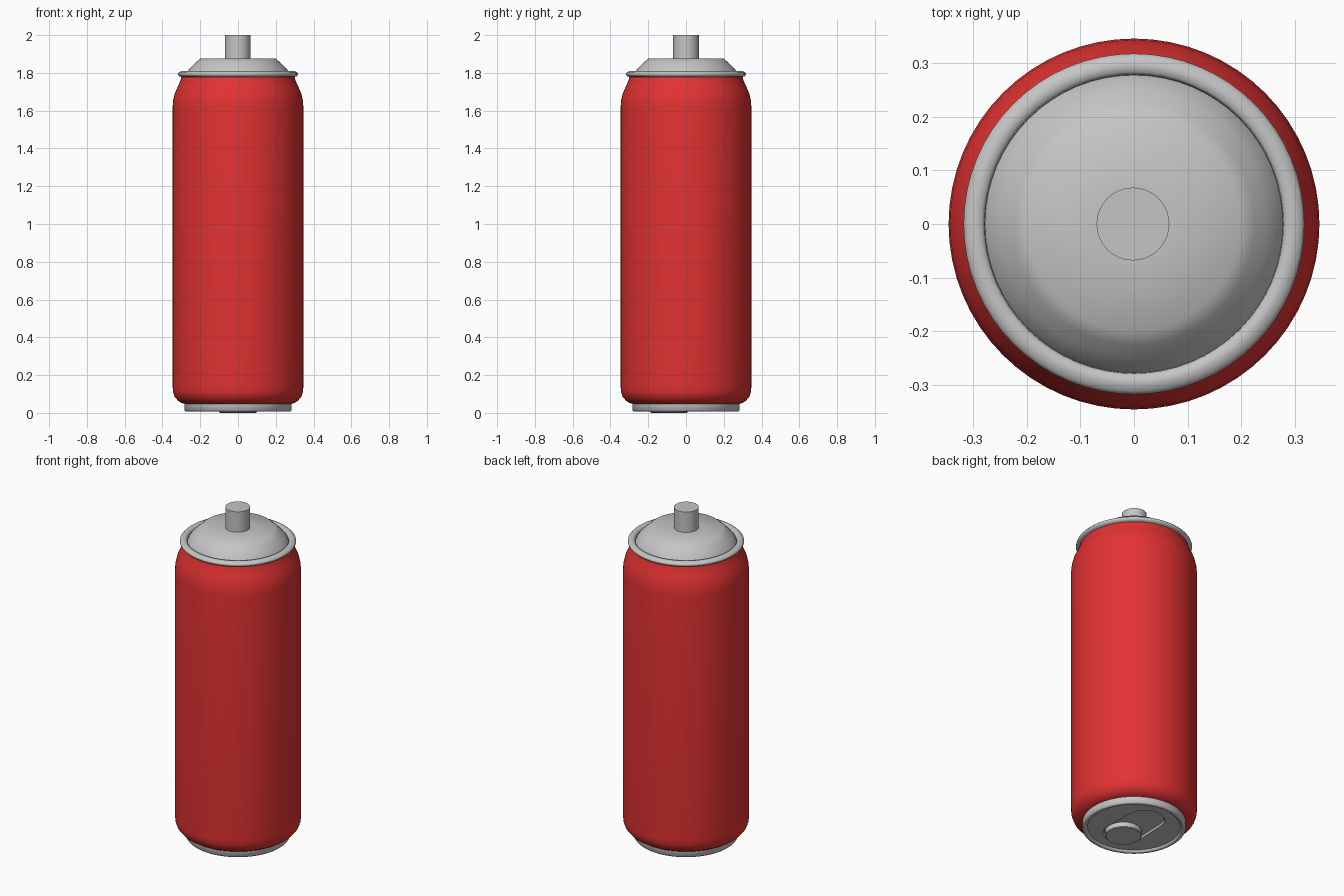
import bpy, bmesh, math

if "Cube" in bpy.data.objects:
    bpy.data.objects.remove(bpy.data.objects["Cube"])


def material(name, col):
    m = bpy.data.materials.new(name)
    m.diffuse_color = (*col, 1)
    m.use_nodes = True
    m.node_tree.nodes["Principled BSDF"].inputs["Base Color"].default_value = m.diffuse_color
    return m


RED = material("red paint", (0.76, 0.032, 0.032))
GREY = material("light grey metal", (0.56, 0.56, 0.56))


def finish(name, bm, mat, angle=50):
    me = bpy.data.meshes.new(name)
    bm.to_mesh(me)
    bm.free()
    me.materials.append(mat)
    ob = bpy.data.objects.new(name, me)
    bpy.context.collection.objects.link(ob)
    bpy.ops.object.select_all(action='DESELECT')
    ob.select_set(True)
    bpy.context.view_layer.objects.active = ob
    bpy.ops.object.shade_smooth_by_angle(angle=math.radians(angle))
    return ob


def ring(bm, r, z, n, cx=0, cy=0):
    return [bm.verts.new((cx + r * math.cos(2 * math.pi * i / n),
                          cy + r * math.sin(2 * math.pi * i / n), z)) for i in range(n)]


def bridge(bm, a, b):
    n = len(a)
    for i in range(n):
        j = (i + 1) % n
        bm.faces.new((a[i], a[j], b[j], b[i]))


def lathe(name, profile, mat, n=64, cx=0, cy=0, cap_bottom=False, cap_top=False, angle=50):
    """Revolve (radius, z) points, listed bottom to top along the outside."""
    bm = bmesh.new()
    rings = [ring(bm, r, z, n, cx, cy) for r, z in profile]
    for a, b in zip(rings, rings[1:]):
        bridge(bm, a, b)
    if cap_bottom:
        bm.faces.new(rings[0][::-1])
    if cap_top:
        bm.faces.new(rings[-1])
    return finish(name, bm, mat, angle)


# painted can body with shoulder and rounded foot
lathe("can_body", [(0.282, 0.048), (0.298, 0.052), (0.318, 0.065), (0.335, 0.085), (0.344, 0.11),
                   (0.346, 0.14), (0.346, 1.62), (0.343, 1.655), (0.335, 1.69), (0.318, 1.73),
                   (0.304, 1.76), (0.298, 1.785)], RED)

# metal foot rim, turned in to the recessed base lid
lathe("bottom_rim", [(0.255, 0.022), (0.258, 0.012), (0.264, 0.008), (0.276, 0.008),
                     (0.283, 0.014), (0.283, 0.05)], GREY)

# rolled top rim
lathe("top_rim", [(0.298, 1.778), (0.311, 1.782), (0.318, 1.79), (0.318, 1.797), (0.312, 1.804),
                  (0.298, 1.809), (0.284, 1.807), (0.279, 1.80), (0.277, 1.78)], GREY)

# domed top
lathe("dome", [(0.28, 1.785), (0.272, 1.803), (0.25, 1.83), (0.225, 1.854), (0.2, 1.875),
               (0.06, 1.877)], GREY, n=48, cap_top=True)

# spray nozzle
lathe("nozzle", [(0.068, 1.87), (0.068, 2.0)], GREY, n=32, cx=-0.002, cap_top=True)

# base lid with a sunken rounded panel
LID_Z, PANEL_Z = 0.02, 0.032
bm = bmesh.new()
outer = ring(bm, 0.257, LID_Z, 64)


def panel_loop(z, grow=0.0):
    pts = []
    for cy, r, start in ((0.095, 0.108, 0), (-0.085, 0.115, math.pi)):
        for i in range(17):
            t = start + math.pi * i / 16
            pts.append(bm.verts.new(((r + grow) * math.cos(t), cy + (r + grow) * math.sin(t), z)))
    return pts


edge = panel_loop(LID_Z)
floor = panel_loop(PANEL_Z, -0.006)
loops = []
for loop in (outer, edge):
    loops += [bm.edges.new((loop[i], loop[(i + 1) % len(loop)])) for i in range(len(loop))]
bmesh.ops.triangle_fill(bm, edges=loops, use_beauty=True)
for f in bm.faces:
    f.normal_update()
    if f.normal.z > 0:
        f.normal_flip()
bridge(bm, floor, edge)
for f in bm.faces:  # panel walls look inwards
    f.normal_update()
    c = f.calc_center_median()
    if abs(f.normal.z) < 0.9 and f.normal.z > 0:
        f.normal_flip()
bm.faces.new(floor[::-1])
finish("base_lid", bm, GREY, 30)

# round raised button in the panel
lathe("base_button", [(0.095, 0.0), (0.1, 0.004), (0.1, 0.033)], GREY, n=40, cy=-0.09,
      cap_bottom=True, angle=30)
